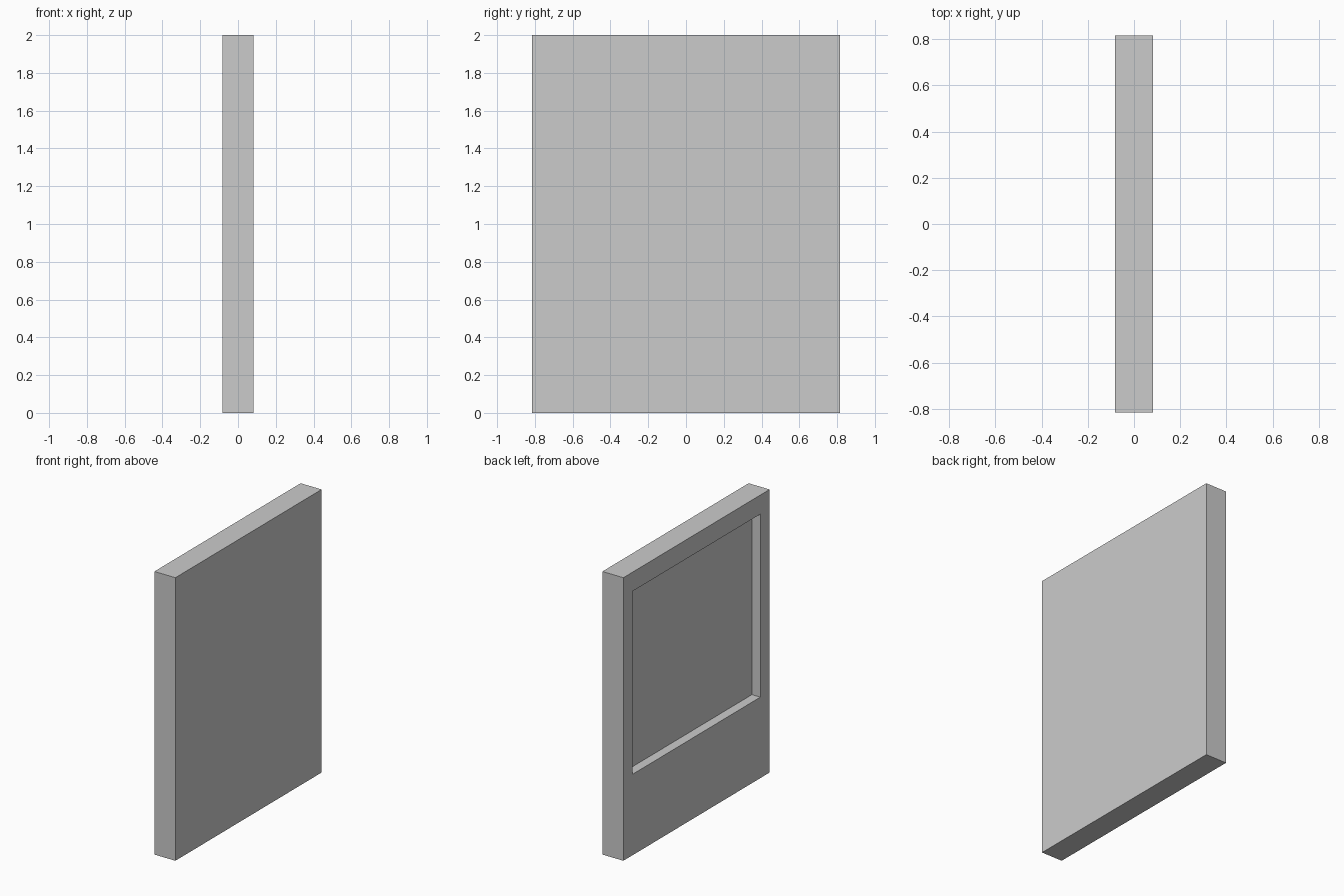
import bpy, bmesh

if "Cube" in bpy.data.objects:
    bpy.data.objects.remove(bpy.data.objects["Cube"])

HALF_X, HALF_Y, HEIGHT = 0.082, 0.816, 2.0
OPEN_Y, OPEN_LOW, OPEN_TOP = 0.713, 0.572, 1.865
DEPTH = 0.066

# Solid slab
bm = bmesh.new()
bmesh.ops.create_cube(bm, size=1)
for v in bm.verts:
    v.co.x *= 2 * HALF_X
    v.co.y *= 2 * HALF_Y
    v.co.z = (v.co.z + 0.5) * HEIGHT

# Rim of the opening on the left (-x) face
face = min(bm.faces, key=lambda f: f.calc_center_median().x)
bmesh.ops.inset_region(bm, faces=[face], thickness=0.1)
for v in face.verts:
    v.co.y = OPEN_Y if v.co.y > 0 else -OPEN_Y
    v.co.z = OPEN_TOP if v.co.z > HEIGHT / 2 else OPEN_LOW

# Sunken rectangular recess
floor = bmesh.ops.extrude_discrete_faces(bm, faces=[face])["faces"][0]
for v in floor.verts:
    v.co.x += DEPTH

bmesh.ops.recalc_face_normals(bm, faces=bm.faces)
mesh = bpy.data.meshes.new("recessed_panel")
bm.to_mesh(mesh)
bm.free()
panel = bpy.data.objects.new("recessed_panel", mesh)
bpy.context.collection.objects.link(panel)
